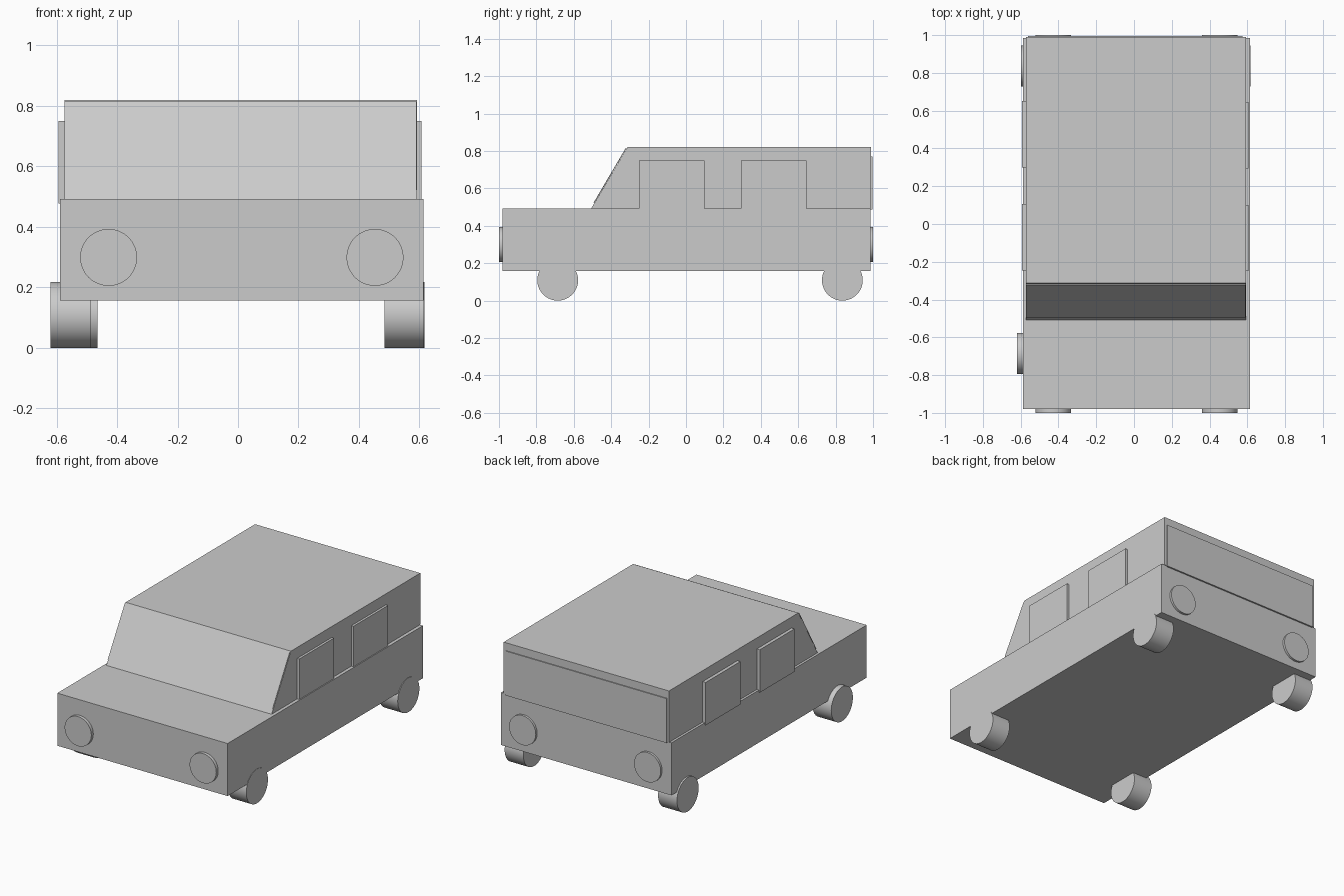
import bpy, bmesh, math

if "Cube" in bpy.data.objects:
    bpy.data.objects.remove(bpy.data.objects["Cube"])


def finish(name, bm):
    bmesh.ops.recalc_face_normals(bm, faces=bm.faces)
    mesh = bpy.data.meshes.new(name)
    bm.to_mesh(mesh)
    bm.free()
    obj = bpy.data.objects.new(name, mesh)
    bpy.context.collection.objects.link(obj)
    return obj


def extrude_x(name, profile, x0, x1):
    """Closed (y, z) profile extruded from x0 to x1."""
    bm = bmesh.new()
    face = bm.faces.new([bm.verts.new((x0, y, z)) for y, z in profile])
    new = bmesh.ops.extrude_face_region(bm, geom=[face])["geom"]
    verts = [v for v in new if isinstance(v, bmesh.types.BMVert)]
    bmesh.ops.translate(bm, verts=verts, vec=(x1 - x0, 0, 0))
    return finish(name, bm)


def box(name, x0, x1, y0, y1, z0, z1):
    return extrude_x(name, [(y0, z0), (y1, z0), (y1, z1), (y0, z1)], x0, x1)


def cylinder(name, centre, radius, depth, rotation):
    bpy.ops.mesh.primitive_cylinder_add(vertices=64, radius=radius, depth=depth,
                                        location=centre, rotation=rotation)
    obj = bpy.context.object
    obj.name = name
    bpy.ops.object.shade_smooth_by_angle(angle=math.radians(30))
    return obj


# Lower body and cabin
box("lower_body", -0.588, 0.613, -0.98, 0.986, 0.157, 0.492)
extrude_x("cabin", [(-0.507, 0.492), (0.99, 0.492), (0.99, 0.82), (-0.313, 0.82)],
          -0.573, 0.592)

# Windscreen panel lying on the sloped cabin front
extrude_x("windscreen", [(-0.491, 0.522), (-0.495, 0.522), (-0.323, 0.815), (-0.318, 0.812)],
          -0.573, 0.59)

# Side windows
for y in (-0.25, 0.295):
    box("right_window", 0.58, 0.607, y, y + 0.35, 0.487, 0.75)
    box("left_window", -0.594, -0.56, y + 0.005, y + 0.355, 0.477, 0.75)

# Rear window
box("rear_window", -0.56, 0.575, 0.98, 0.996, 0.487, 0.77)

# Headlights and tail lights
for x in (-0.428, 0.453):
    for name, y0, y1 in (("headlight", -1.0, -0.96), ("tail_light", 0.96, 1.0)):
        cylinder(name, (x, (y0 + y1) / 2, 0.299), 0.094, y1 - y0, (math.pi / 2, 0, 0))

# Wheels
for name, x0, x1, y in (("front_left_wheel", -0.62, -0.488, -0.686),
                        ("front_right_wheel", 0.485, 0.615, -0.686),
                        ("rear_left_wheel", -0.598, -0.465, 0.836),
                        ("rear_right_wheel", 0.485, 0.617, 0.836)):
    cylinder(name, ((x0 + x1) / 2, y, 0.109), 0.109, x1 - x0, (0, math.pi / 2, 0))
